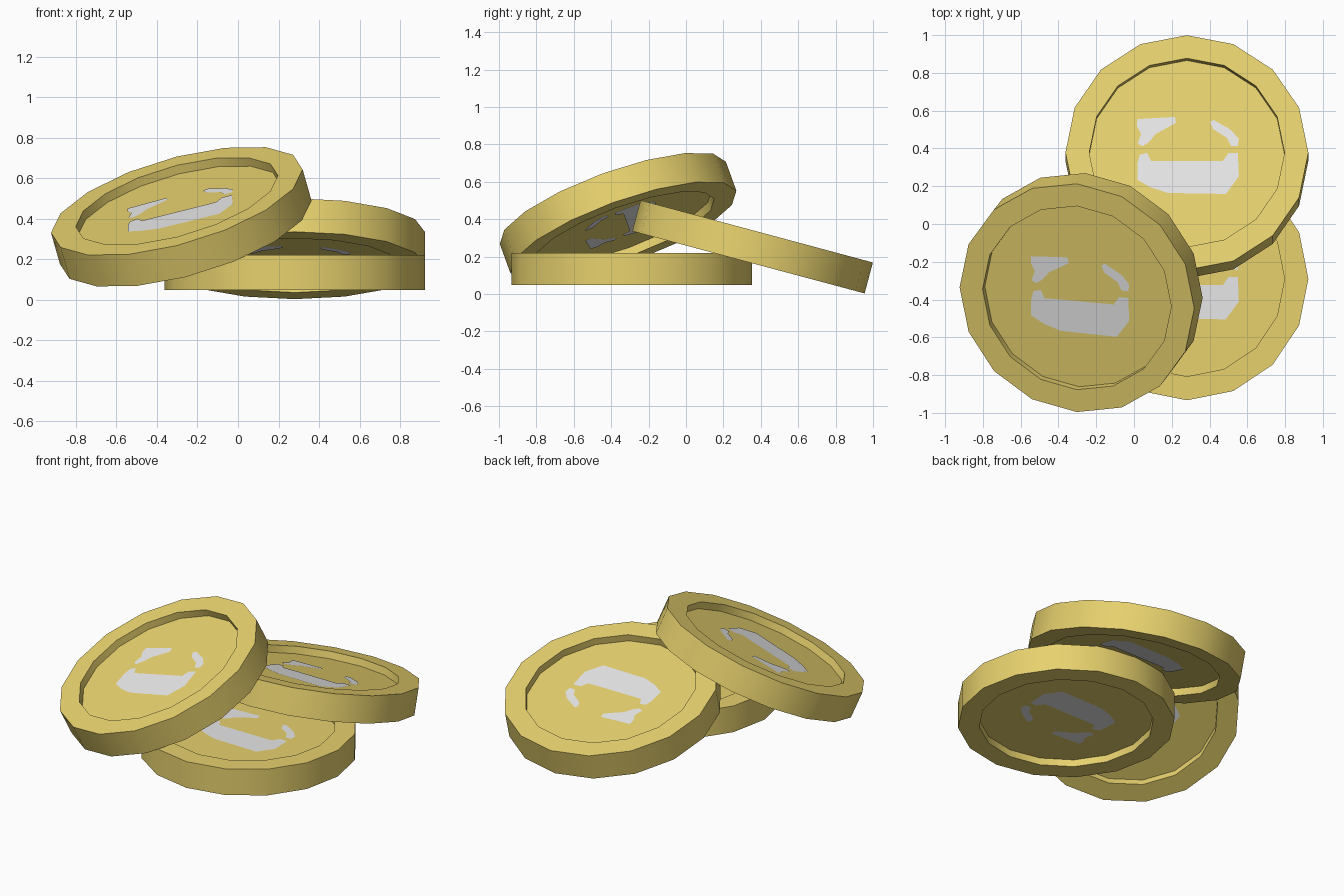
import bpy, bmesh, math
from mathutils import Matrix, Vector

if "Cube" in bpy.data.objects:
    bpy.data.objects.remove(bpy.data.objects["Cube"])

SIDES, R, RI, H, DEPTH = 16, 0.643, 0.517, 0.0855, 0.046


def material(name, rgb):
    m = bpy.data.materials.new(name)
    m.diffuse_color = (*rgb, 1)
    m.use_nodes = True
    m.node_tree.nodes["Principled BSDF"].inputs["Base Color"].default_value = m.diffuse_color
    return m


gold = material("gold", (0.80, 0.64, 0.155))
silver = material("pale_grey", (0.80, 0.80, 0.80))

# painted patches on each coin face, local outline points
PATCHES = [
    [(-.262, .195), (-.063, .207), (-.058, .174), (-.164, .114), (-.2, .07),
     (-.235, .046), (-.26, .06), (-.243, .114), (-.265, .158)],
    [(.122, .18), (.143, .19), (.233, .136), (.275, .087), (.27, .048),
     (.233, .048), (.212, .092), (.138, .141)],
    [(-.25, 0), (-.21, .01), (-.19, -.034), (.19, -.034), (.22, .01), (.27, .01),
     (.275, -.12), (.206, -.215), (-.1, -.21), (-.19, -.18), (-.262, -.138),
     (-.262, -.05)],
]


def coin(name, loc, rot):
    bm = bmesh.new()
    floor = H - DEPTH
    # lathed body: recessed floor, rim and outer edge on both sides
    profile = [(RI, floor), (RI, H), (R, H), (R, -H), (RI, -H), (RI, -floor)]
    rings = []
    for r, z in profile:
        rings.append([bm.verts.new((r * math.cos(2 * math.pi * i / SIDES),
                                    r * math.sin(2 * math.pi * i / SIDES), z))
                      for i in range(SIDES)])
    for a, b in zip(rings, rings[1:]):
        for i in range(SIDES):
            j = (i + 1) % SIDES
            bm.faces.new((a[i], b[i], b[j], a[j]))
    bm.faces.new(rings[0])
    bm.faces.new(rings[-1][::-1])
    bmesh.ops.recalc_face_normals(bm, faces=bm.faces[:])
    # patches just above each floor; the underside is turned over about x
    for s in (1, -1):
        for pts in PATCHES:
            f = bm.faces.new([bm.verts.new((x, s * y, s * (floor + 0.003)))
                              for x, y in pts])
            f.normal_update()
            if f.normal.z * s < 0:
                f.normal_flip()
            f.material_index = 1
    me = bpy.data.meshes.new(name)
    bm.to_mesh(me)
    bm.free()
    me.materials.append(gold)
    me.materials.append(silver)
    ob = bpy.data.objects.new(name, me)
    bpy.context.collection.objects.link(ob)
    ob.matrix_world = Matrix.Translation(Vector(loc)) @ rot
    bpy.ops.object.select_all(action='DESELECT')
    ob.select_set(True)
    bpy.context.view_layer.objects.active = ob
    bpy.ops.object.shade_smooth_by_angle(angle=math.radians(30))


def turn(deg, axis):
    return Matrix.Rotation(math.radians(deg), 4, axis)


coin("flat_coin", (0.28, -0.29, 0.135), Matrix.Identity(4))
coin("back_coin", (0.28, 0.356, 0.2525), turn(-15, 'X'))
coin("leaning_coin", (-0.28, -0.363, 0.41), turn(20, 'X') @ turn(-15, 'Y'))
